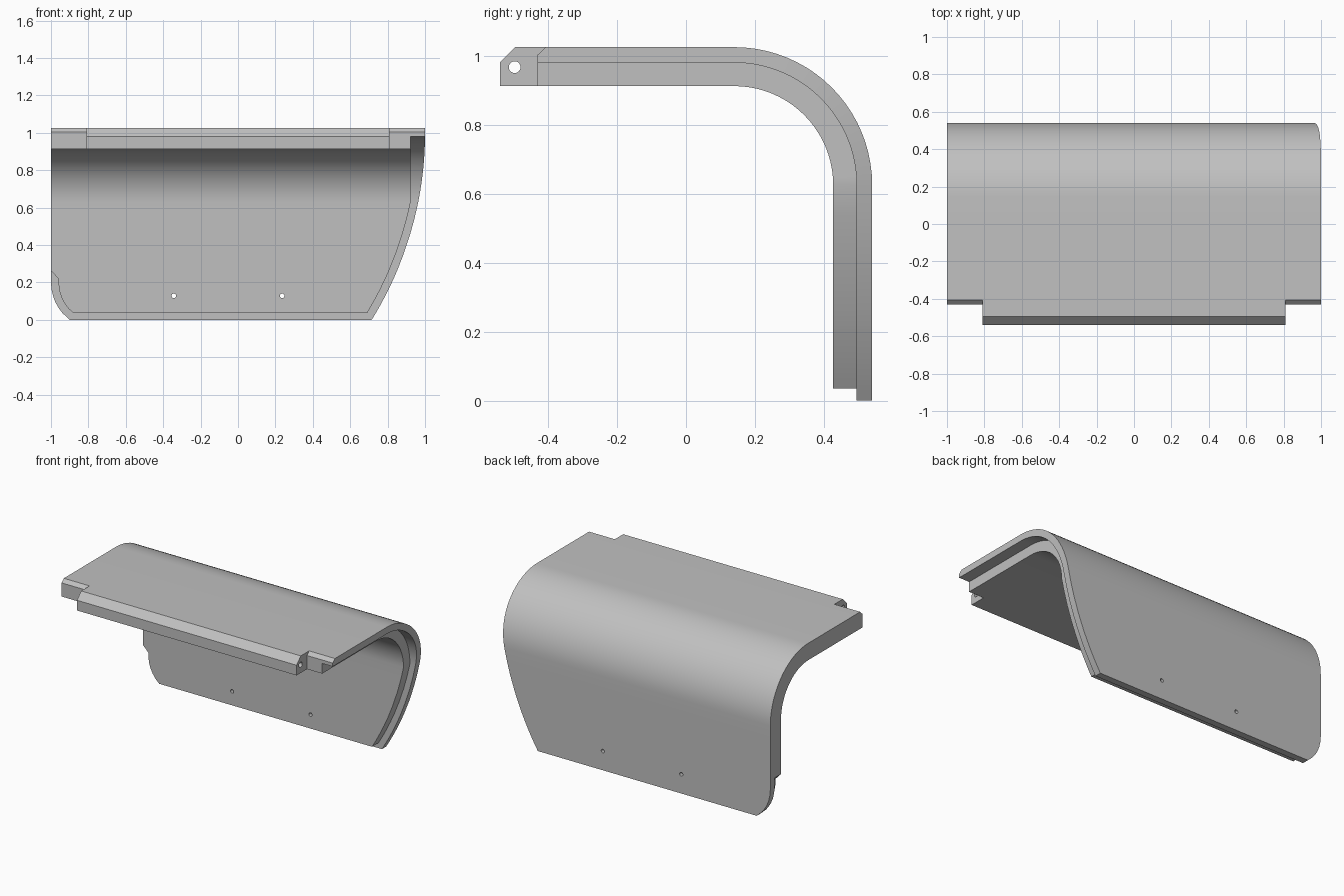
import bpy, bmesh, math

if "Cube" in bpy.data.objects:
    bpy.data.objects.remove(bpy.data.objects["Cube"])

CY, CZ = 0.14, 0.625                  # bend centre
R_OUT, R_MID, R_IN = 0.40, 0.355, 0.287
LIP = 0.035                           # inner layer stops this far above the bottom
NOSE = 0.81                           # half width of the front tongue
FRONT = -0.43


def right_edge(z, offset=0.0):
    return -0.897 + math.sqrt((1.897 - offset) ** 2 - (1 - min(z, 1)) ** 2)


def outer_left(z):
    return -0.75 - math.sqrt(0.25 ** 2 - max(0, 0.2 - z) ** 2)


def inner_left(z):
    if z > 0.22:
        return max(-1.0, -0.96 - (z - 0.22) * 0.04 / 0.042)
    return -0.75 - math.sqrt(0.21 ** 2 - max(0, 0.2 - max(z, LIP)) ** 2)


def inner_right(z):
    return 0.922 if z > 0.62 else right_edge(max(z, LIP), 0.04)


def section(o, m, i, c=0.6):
    """Stepped cross-section from outer, middle and inner (y, z) points."""
    xs = [(outer_left(o[1]), o), (-c, o), (c, o), (right_edge(o[1]), o),
          (right_edge(m[1]), m), (inner_right(m[1]), m), (inner_right(i[1]), i),
          (c, i), (-c, i), (inner_left(i[1]), i), (inner_left(m[1]), m),
          (outer_left(m[1]), m)]
    return [(x, p[0], p[1]) for x, p in xs]


bm = bmesh.new()
cache = {}


def face(points):
    """Add a face, sharing corners and dropping collapsed ones."""
    verts = []
    for p in points:
        key = tuple(round(v, 4) for v in p)
        if key not in cache:
            cache[key] = bm.verts.new(p)
        if cache[key] not in verts:
            verts.append(cache[key])
    if len(verts) > 2:
        bm.faces.new(verts)


# stations up the back wall, round the bend and along the flat top
stations = [section((CY + R_OUT, z), (CY + R_MID, z), (CY + R_MID, z)) for z in (0, LIP)]
for z in (LIP, 0.06, 0.09, 0.12, 0.16, 0.2, 0.22, 0.262, 0.35, 0.45, 0.54):
    stations.append(section((CY + R_OUT, z), (CY + R_MID, z), (CY + R_IN, z)))
N = 20
for k in range(N + 1):
    a = math.pi / 2 * k / N
    stations.append(section(*[(CY + r * math.cos(a), CZ + r * math.sin(a))
                              for r in (R_OUT, R_MID, R_IN)]))
top, mid, low = CZ + R_OUT, CZ + R_MID, CZ + R_IN
stations.append(section((-0.407, top), (FRONT, mid), (FRONT, low), NOSE))
stations.append(section((FRONT, 1.003), (FRONT, mid), (FRONT, low), NOSE))

for s, (a, b) in enumerate(zip(stations, stations[1:])):
    for j in range(12):
        if s == len(stations) - 2 and j == 1:
            continue                  # the tongue grows from here
        k = (j + 1) % 12
        face([a[j], a[k], b[k], b[j]])
face(stations[0])                     # bottom edge
end = stations[-1]
face([end[j] for j in (0, 1, 8, 9, 10, 11)])   # front ends beside the tongue
face([end[j] for j in (2, 3, 4, 5, 6, 7)])

# tongue with chamfered front edge
tongue = [(-0.407, top), (-0.495, top), (-0.54, 0.98), (-0.54, low), (FRONT, low)]
for p, q in zip(tongue, tongue[1:]):
    face([(-NOSE, *p), (NOSE, *p), (NOSE, *q), (-NOSE, *q)])
for x in (-NOSE, NOSE):
    face([(x, *p) for p in tongue + [(FRONT, 1.003)]])

bmesh.ops.recalc_face_normals(bm, faces=bm.faces)
mesh = bpy.data.meshes.new("curved_cover")
bm.to_mesh(mesh)
bm.free()
cover = bpy.data.objects.new("curved_cover", mesh)
bpy.context.collection.objects.link(cover)

grey = bpy.data.materials.new("light_grey")
grey.diffuse_color = (0.53, 0.53, 0.53, 1)
grey.use_nodes = True
grey.node_tree.nodes["Principled BSDF"].inputs["Base Color"].default_value = grey.diffuse_color
mesh.materials.append(grey)


def drill(radius, depth, location, rotation):
    """Cut a round through-hole."""
    bpy.ops.mesh.primitive_cylinder_add(vertices=24, radius=radius, depth=depth,
                                        location=location, rotation=rotation)
    cutter = bpy.context.object
    cutter.data.materials.append(grey)
    mod = cover.modifiers.new("hole", 'BOOLEAN')
    mod.operation, mod.solver, mod.object = 'DIFFERENCE', 'EXACT', cutter
    bpy.context.view_layer.objects.active = cover
    bpy.ops.object.modifier_apply(modifier=mod.name)
    bpy.data.objects.remove(cutter)


# hinge pin hole and two screw holes
drill(0.017, 2.2, (0, -0.497, 0.967), (0, math.pi / 2, 0))
for x in (-0.343, 0.236):
    drill(0.012, 0.4, (x, 0.48, 0.128), (math.pi / 2, 0, 0))

bpy.ops.object.select_all(action='DESELECT')
cover.select_set(True)
bpy.context.view_layer.objects.active = cover
bpy.ops.object.shade_smooth_by_angle(angle=math.radians(25))
